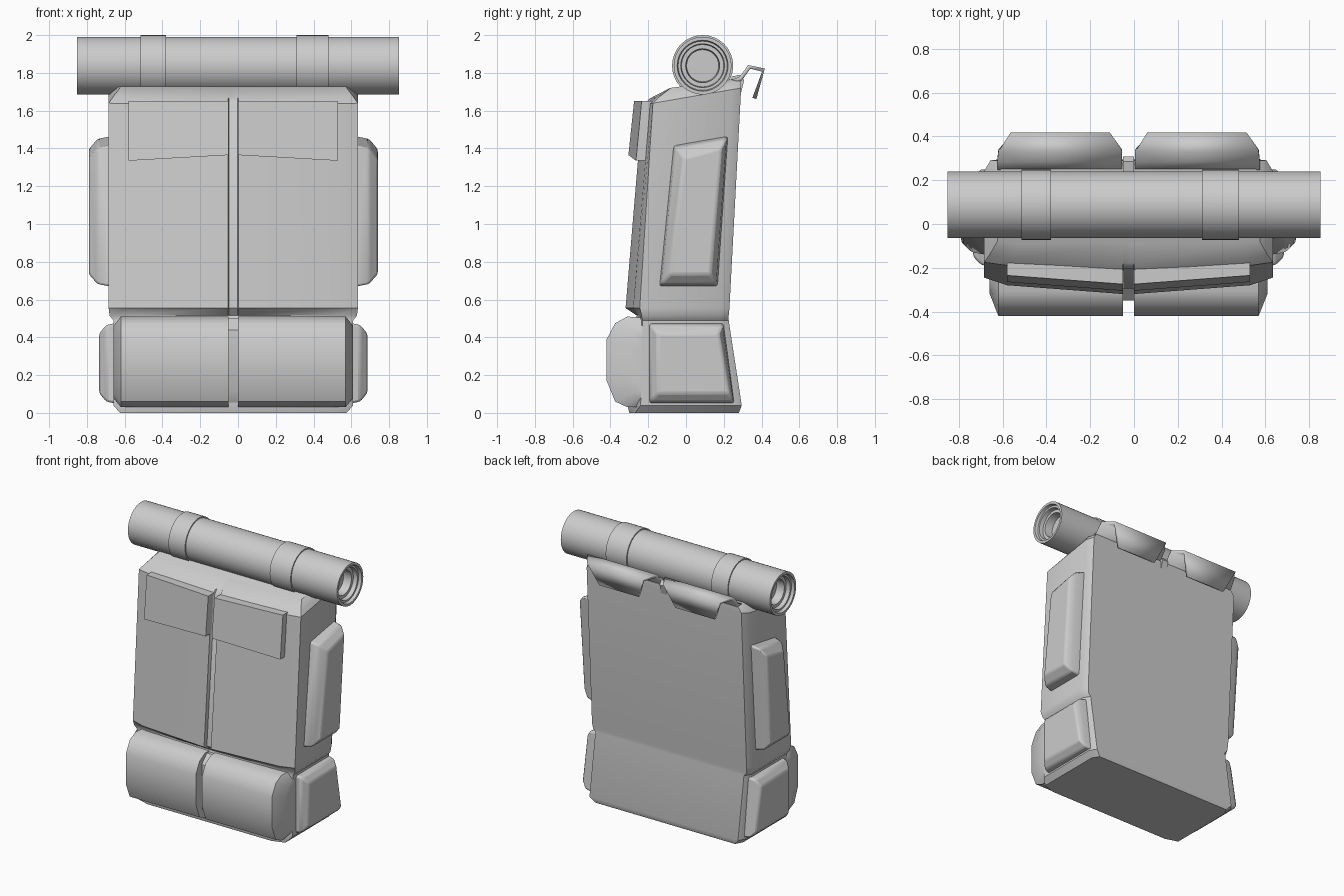
import bpy, bmesh, math

if "Cube" in bpy.data.objects:
    bpy.data.objects.remove(bpy.data.objects["Cube"])

CX = -0.025  # the bag is symmetric about this x; the bedroll is centred on 0


def loft(name, rings, closed=True, caps=True, bevel=0, solid=0, angle=35):
    """Skin a list of equal-length point rings into one object."""
    bm = bmesh.new()
    vs = [[bm.verts.new(p) for p in r] for r in rings]
    n = len(rings[0])
    for a, b in zip(vs, vs[1:]):
        for i in range(n if closed else n - 1):
            j = (i + 1) % n
            bm.faces.new((a[i], a[j], b[j], b[i]))
    if caps:
        bm.faces.new(vs[0])
        bm.faces.new(vs[-1])
    bmesh.ops.recalc_face_normals(bm, faces=bm.faces)
    me = bpy.data.meshes.new(name)
    bm.to_mesh(me)
    bm.free()
    ob = bpy.data.objects.new(name, me)
    bpy.context.collection.objects.link(ob)
    if solid:
        m = ob.modifiers.new("thickness", 'SOLIDIFY')
        m.thickness, m.offset = solid, 0
    if bevel:
        m = ob.modifiers.new("bevel", 'BEVEL')
        m.width, m.segments, m.limit_method = bevel, 2, 'ANGLE'
    bpy.ops.object.select_all(action='DESELECT')
    ob.select_set(True)
    bpy.context.view_layer.objects.active = ob
    bpy.ops.object.shade_smooth_by_angle(angle=math.radians(angle))
    return ob


def body_ring(zf, zb, fc, bow, cf, yb, hw, groove):
    """Horizontal section: bowed front with a centre groove, chamfered corners."""
    half = [(0.022, fc + groove), (0.028, fc), (0.84 * hw, fc + bow),
            (hw, cf), (hw, yb - 0.05), (hw - 0.03, yb)]
    pts = half + [(-x, y) for x, y in reversed(half)]
    y0 = fc
    return [(CX + x, y, zf + (zb - zf) * (y - y0) / (yb - y0)) for x, y in pts]


# main bag
loft("main_bag", [body_ring(*r) for r in [
    (0.0, 0.0, -0.30, 0.0, -0.27, 0.28, 0.60, 0.0),
    (0.04, 0.04, -0.31, 0.0, -0.24, 0.295, 0.635, 0.0),
    (0.49, 0.49, -0.27, 0.02, -0.23, 0.226, 0.635, 0.0),
    (0.515, 0.515, -0.26, 0.02, -0.235, 0.226, 0.655, 0.0),
    (0.555, 0.555, -0.32, 0.04, -0.245, 0.23, 0.66, 0.025),
    (1.63, 1.72, -0.23, 0.04, -0.175, 0.292, 0.66, 0.025),
    (1.665, 1.755, -0.19, 0.03, -0.14, 0.29, 0.635, 0.012),
    (1.72, 1.77, -0.085, 0.0, -0.08, 0.27, 0.60, 0.0)]])


def side_pad(name, s, quad, x0, x1, inset):
    """Padded pocket on the bag's side; quad is (y, z), inset per edge y-, y+, z."""
    f, b, zi = inset
    cz = sum(p[1] for p in quad) / 4
    cy = sum(p[0] for p in quad) / 4

    def ring(x, k):
        return [(CX + s * x, y + (f if y < cy else -b) * k,
                 z + (zi if z < cz else -zi) * k) for y, z in quad]
    loft(name, [ring(x0, 0), ring(x0 + (x1 - x0) * 0.66, 0.25), ring(x1, 1)], bevel=0.012)


# front pocket profile (y, z)
pocket = [(-0.18, 0.50), (-0.31, 0.51), (-0.375, 0.475), (-0.42, 0.39),
          (-0.42, 0.17), (-0.375, 0.06), (-0.31, 0.03), (-0.18, 0.03)]


def pocket_ring(s, x, k):
    return [(CX + s * x, -0.18 + (y + 0.18) * k, 0.27 + (z - 0.27) * (0.5 + 0.5 * k))
            for y, z in pocket]


for s, side in ((-1, "left"), (1, "right")):
    # lower front pocket half
    loft(side + "_front_pocket", [pocket_ring(s, x, k) for x, k in
         ((0.025, 1), (0.595, 1), (0.635, 0.58), (0.635, 0.2))])

    # side pockets
    side_pad(side + "_upper_side_pocket", s,
             [(-0.07, 1.42), (0.225, 1.47), (0.17, 0.665), (-0.145, 0.665)],
             0.63, 0.765, (0.06, 0.04, 0.07))
    side_pad(side + "_lower_side_pocket", s,
             [(-0.20, 0.48), (0.20, 0.48), (0.258, 0.045), (-0.20, 0.045)],
             0.60, 0.71, (0.05, 0.03, 0.06))

    # front flap
    def flap_ring(x, dy, zlow):
        return [(CX + s * x, y + dy, z) for y, z in
                ((-0.275, 1.65), (-0.305, zlow), (-0.245, zlow), (-0.19, 1.65))]
    loft(side + "_front_flap", [flap_ring(0.025, 0, 1.365), flap_ring(0.555, 0.04, 1.335)])

    # folded shoulder flap on the back
    loft(side + "_shoulder_flap", [
        [(CX + s * a, y, z), (CX + s * b, y, z)] for a, b, y, z in
        ((0.03, 0.60, 0.25, 1.755), (0.03, 0.60, 0.29, 1.77), (0.03, 0.595, 0.335, 1.832),
         (0.085, 0.54, 0.41, 1.815), (0.15, 0.47, 0.362, 1.665))],
        closed=False, caps=False, solid=0.022, angle=25)

# centre strap between the pocket halves, and carry loop at the back
loft("centre_strap", [[(CX + x, y, z) for y, z in
     ((-0.2, 0.50), (-0.29, 0.50), (-0.35, 0.44), (-0.35, 0.12), (-0.30, 0.04), (-0.2, 0.04))]
     for x in (-0.026, 0.026)])
loft("carry_loop", [[(CX + x, y, z) for y, z in
     ((0.24, 1.78), (0.285, 1.79), (0.308, 1.76), (0.29, 1.69), (0.24, 1.69))]
     for x in (-0.025, 0.025)])


def lathe_x(name, profile, n=32):
    """Revolve (x, radius) about the bedroll axis."""
    loft(name, [[(x, 0.088 + r * math.cos(2 * math.pi * i / n),
                  1.838 + r * math.sin(2 * math.pi * i / n)) for i in range(n)]
                for x, r in profile])


# bedroll with stepped hollow ends
end = [(0.74, 0.085), (0.80, 0.09), (0.80, 0.112), (0.83, 0.116), (0.83, 0.13),
       (0.852, 0.135), (0.852, 0.153)]
lathe_x("bedroll", [(-x, r) for x, r in end] + end[::-1])
for i, (a, b) in enumerate(((-0.515, -0.38), (0.31, 0.48))):
    lathe_x("bedroll_strap_%d" % (i + 1), [(a, 0.15), (a, 0.162), (b, 0.162), (b, 0.15)])
